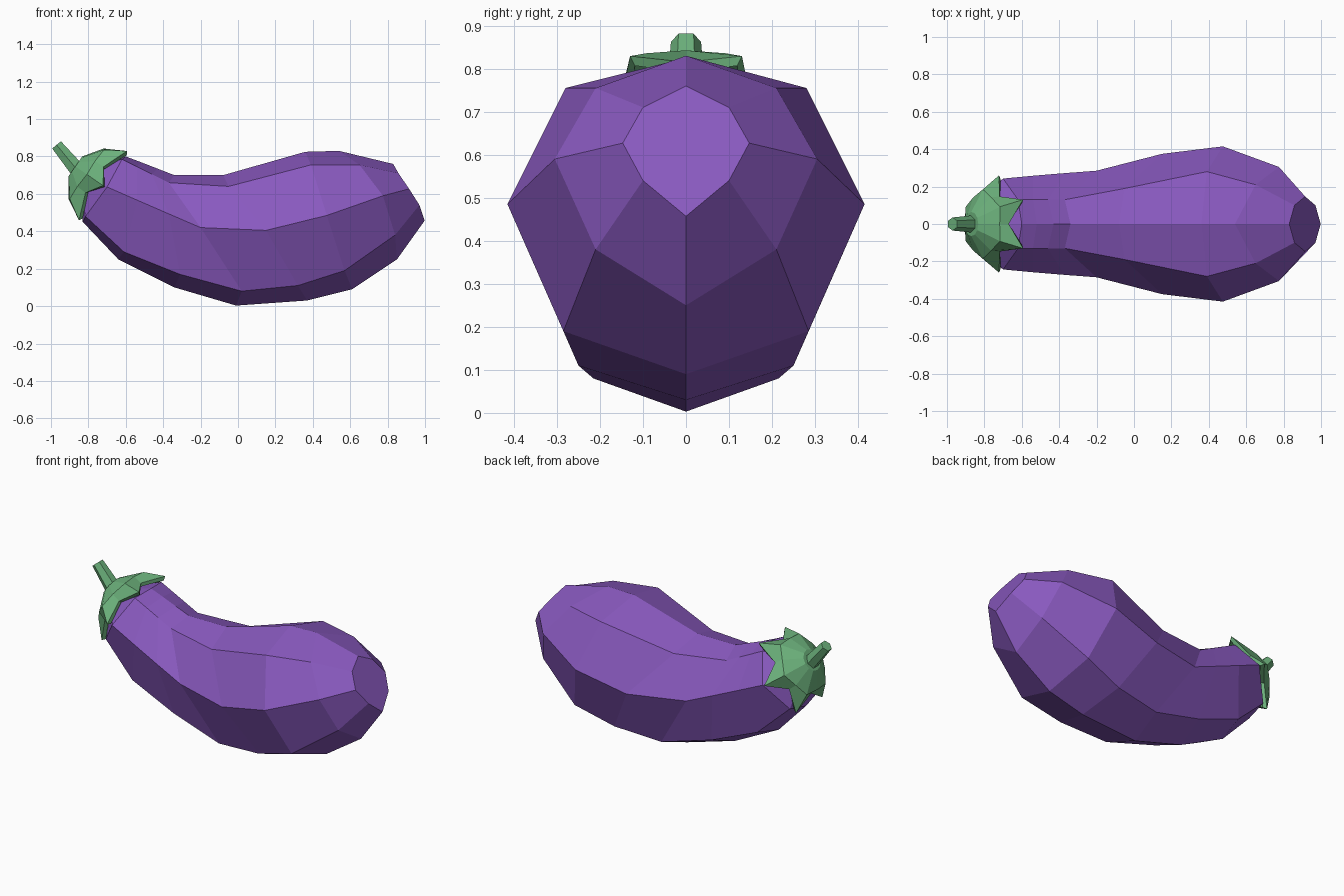
import bpy, bmesh, math
from mathutils import Vector

if "Cube" in bpy.data.objects:
    bpy.data.objects.remove(bpy.data.objects["Cube"])


def material(name, rgb):
    m = bpy.data.materials.new(name)
    m.diffuse_color = (*rgb, 1)
    m.use_nodes = True
    m.node_tree.nodes["Principled BSDF"].inputs["Base Color"].default_value = m.diffuse_color
    return m


def loft(name, rings, mat, thickness=0):
    """Skin closed rings of equal count; cap the ends unless it is a shell."""
    bm = bmesh.new()
    loops = [[bm.verts.new(p) for p in ring] for ring in rings]
    n = len(loops[0])
    for a, b in zip(loops, loops[1:]):
        for i in range(n):
            j = (i + 1) % n
            bm.faces.new((a[i], a[j], b[j], b[i]))
    bm.faces.new(loops[-1])
    if not thickness:
        bm.faces.new(loops[0])
    bmesh.ops.recalc_face_normals(bm, faces=bm.faces)
    # make sure the last cap looks along the loft direction
    bm.faces.ensure_lookup_table()
    cap = next(f for f in bm.faces if set(f.verts) == set(loops[-1]))
    mid = sum((Vector(p) for p in rings[0]), Vector()) / n
    if cap.normal.dot(cap.calc_center_median() - mid) < 0:
        bmesh.ops.reverse_faces(bm, faces=bm.faces)
    me = bpy.data.meshes.new(name)
    bm.to_mesh(me)
    bm.free()
    me.materials.append(mat)
    ob = bpy.data.objects.new(name, me)
    bpy.context.collection.objects.link(ob)
    if thickness:
        s = ob.modifiers.new("thickness", 'SOLIDIFY')
        s.thickness = thickness
        s.offset = -1
    return ob


purple = material("aubergine purple", (0.25, 0.10, 0.52))
green = material("leaf green", (0.15, 0.44, 0.20))

# Fruit: half rings (top, upper, side, lower, bottom), mirrored in y
half_rings = [
    [(.83, .76), (.858, .10, .71), (.915, .147, .627), (.97, .10, .54), (.998, .457)],
    [(.54, .83), (.65, .21, .755), (.775, .305, .59), (.84, .21, .38), (.85, .25)],
    [(.36, .825), (.39, .28, .755), (.475, .415, .485), (.57, .285, .19), (.61, .09)],
    [(-.08, .70), (-.05, .19, .64), (.15, .375, .405), (.32, .25, .11), (.37, .03)],
    [(-.34, .70), (-.37, .13, .66), (-.20, .285, .42), (.02, .215, .08), (-.01, .003)],
    [(-.43, .735), (-.46, .13, .705), (-.37, .272, .493), (-.31, .19, .17), (-.34, .10)],
    [(-.52, .77), (-.54, .13, .745), (-.54, .258, .567), (-.61, .17, .29), (-.64, .25)],
    [(-.60, .80), (-.62, .13, .785), (-.70, .243, .637), (-.815, .14, .48), (-.83, .45)],
]
# Frame of the calyx: centre, axis pointing out to the stem, and its plane
centre = Vector((-.73, 0, .65))
axis = Vector((-.82, 0, .57)).normalized()
up = Vector((.57, 0, .82)).normalized()
side = Vector((0, 1, 0))


def ring(radii, along, count, c=centre):
    pts = []
    for i in range(count):
        a = 2 * math.pi * i / count
        r, h = radii[i % len(radii)], along[i % len(along)]
        pts.append(c + axis * h + (side * math.cos(a) + up * math.sin(a)) * r)
    return pts


rings = []
for (tx, tz), u, s, l, (bx, bz) in half_rings:
    half = [u, s, l]
    mirrored = [(x, -y, z) for x, y, z in reversed(half)]
    rings.append([(tx, 0, tz)] + half + [(bx, 0, bz)] + mirrored)
# hidden shoulder under the calyx
end = [centre + axis * .06 + (Vector(p) - centre) * .6 for p in rings[-1]]
loft("fruit", rings + [end], purple)

# Calyx: six-pointed star draped over the end of the fruit
loft("calyx", [
    ring((.26, .17), (-.01, .045), 12),
    ring((.185, .165), (.095, .10), 12),
    ring((.065,), (.17,), 12),
], green, .025)

# Stem: short six-sided tapered stub
root, tip = Vector((-.865, 0, .735)), Vector((-.97, 0, .862))
d = (tip - root).normalized()
across = Vector((d.z, 0, -d.x))


def stem_ring(c, r):
    return [c + (side * math.cos(a) + across * math.sin(a)) * r
            for a in (math.pi / 3 * i for i in range(6))]


loft("stem", [stem_ring(root, .046), stem_ring(tip, .035)], green)
